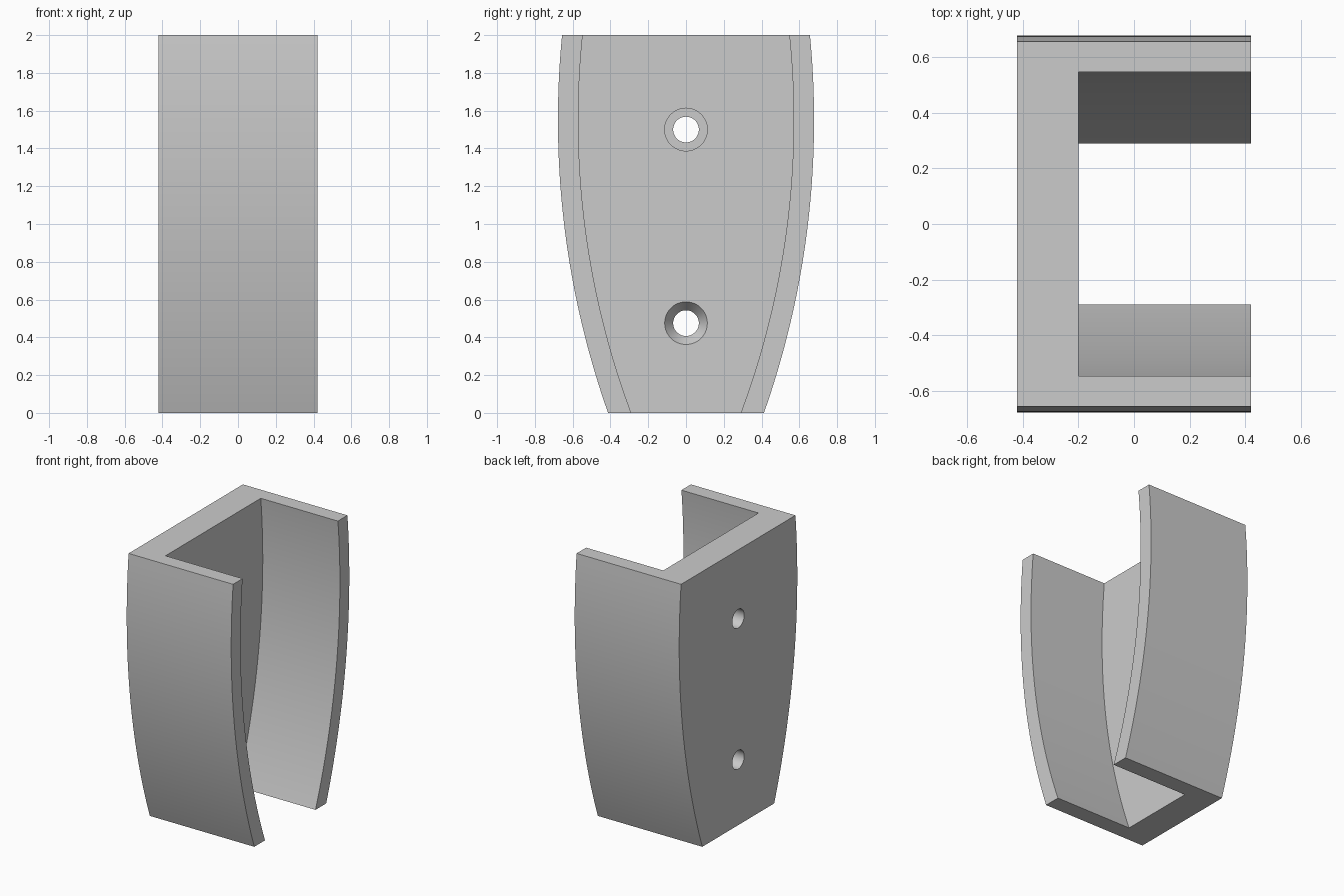
import bpy, bmesh, math

cube = bpy.data.objects.get("Cube")
if cube:
    bpy.data.objects.remove(cube, do_unlink=True)

BACK, PLATE, FRONT = -0.42, -0.2, 0.42   # x of plate back, plate face, wall ends
WIDEST = 1.55                            # height at which the walls bulge most

grey = bpy.data.materials.new("light grey")
grey.use_nodes = True
colour = (0.6, 0.6, 0.6, 1)
grey.diffuse_color = colour
grey.node_tree.nodes["Principled BSDF"].inputs["Base Color"].default_value = colour


def new_object(name, bm):
    bmesh.ops.recalc_face_normals(bm, faces=bm.faces)
    mesh = bpy.data.meshes.new(name)
    bm.to_mesh(mesh)
    bm.free()
    mesh.materials.append(grey)
    ob = bpy.data.objects.new(name, mesh)
    bpy.context.collection.objects.link(ob)
    return ob


def bulged_solid(name, half, radius, z0, z1, x0, x1, steps=40):
    """Symmetric outline with arc sides, extruded along x."""
    side = []
    for i in range(steps + 1):
        z = z0 + (z1 - z0) * i / steps
        side.append((half - radius + math.sqrt(radius**2 - (z - WIDEST)**2), z))
    outline = side + [(-y, z) for y, z in reversed(side)]
    bm = bmesh.new()
    face = bm.faces.new([bm.verts.new((x0, y, z)) for y, z in outline])
    ext = bmesh.ops.extrude_face_region(bm, geom=[face])
    moved = [v for v in ext["geom"] if isinstance(v, bmesh.types.BMVert)]
    bmesh.ops.translate(bm, verts=moved, vec=(x1 - x0, 0, 0))
    return new_object(name, bm)


def lathe_cutter(name, profile, z, sides=48):
    """Revolve (x, radius) points about a horizontal axis at height z."""
    bm = bmesh.new()
    rings = []
    for x, r in profile:
        angles = [math.tau * i / sides for i in range(sides)]
        rings.append([bm.verts.new((x, r * math.cos(a), z + r * math.sin(a))) for a in angles])
    for a, b in zip(rings, rings[1:]):
        for i in range(sides):
            j = (i + 1) % sides
            bm.faces.new((a[i], a[j], b[j], b[i]))
    bm.faces.new(rings[0])
    bm.faces.new(rings[-1])
    return new_object(name, bm)


# Bracket body: full bulged block, hollowed into a channel
bracket = bulged_solid("wall_bracket", 0.678, 4.66, 0, 2, BACK, FRONT)
hole, head = 0.068, 0.113
cutters = [
    bulged_solid("channel_cutter", 0.57, 4.43, -0.1, 2.1, PLATE, FRONT + 0.1),
    # Upper screw hole with a flat counterbore
    lathe_cutter("counterbore_cutter", [(BACK - 0.1, hole), (PLATE - 0.08, hole),
                 (PLATE - 0.08, head), (PLATE + 0.1, head)], 1.5),
    # Lower screw hole with a conical countersink
    lathe_cutter("countersink_cutter", [(BACK - 0.1, hole), (PLATE - 0.06, hole),
                 (PLATE, head), (PLATE + 0.1, head)], 0.475),
]

bpy.ops.object.select_all(action="DESELECT")
bpy.context.view_layer.objects.active = bracket
bracket.select_set(True)
for cutter in cutters:
    cutter.hide_render = True
    mod = bracket.modifiers.new(cutter.name, "BOOLEAN")
    mod.operation = "DIFFERENCE"
    mod.solver = "EXACT"
    mod.object = cutter
    bpy.ops.object.modifier_apply(modifier=mod.name)
    bpy.data.objects.remove(cutter, do_unlink=True)

bpy.ops.object.shade_smooth_by_angle(angle=math.radians(30))
